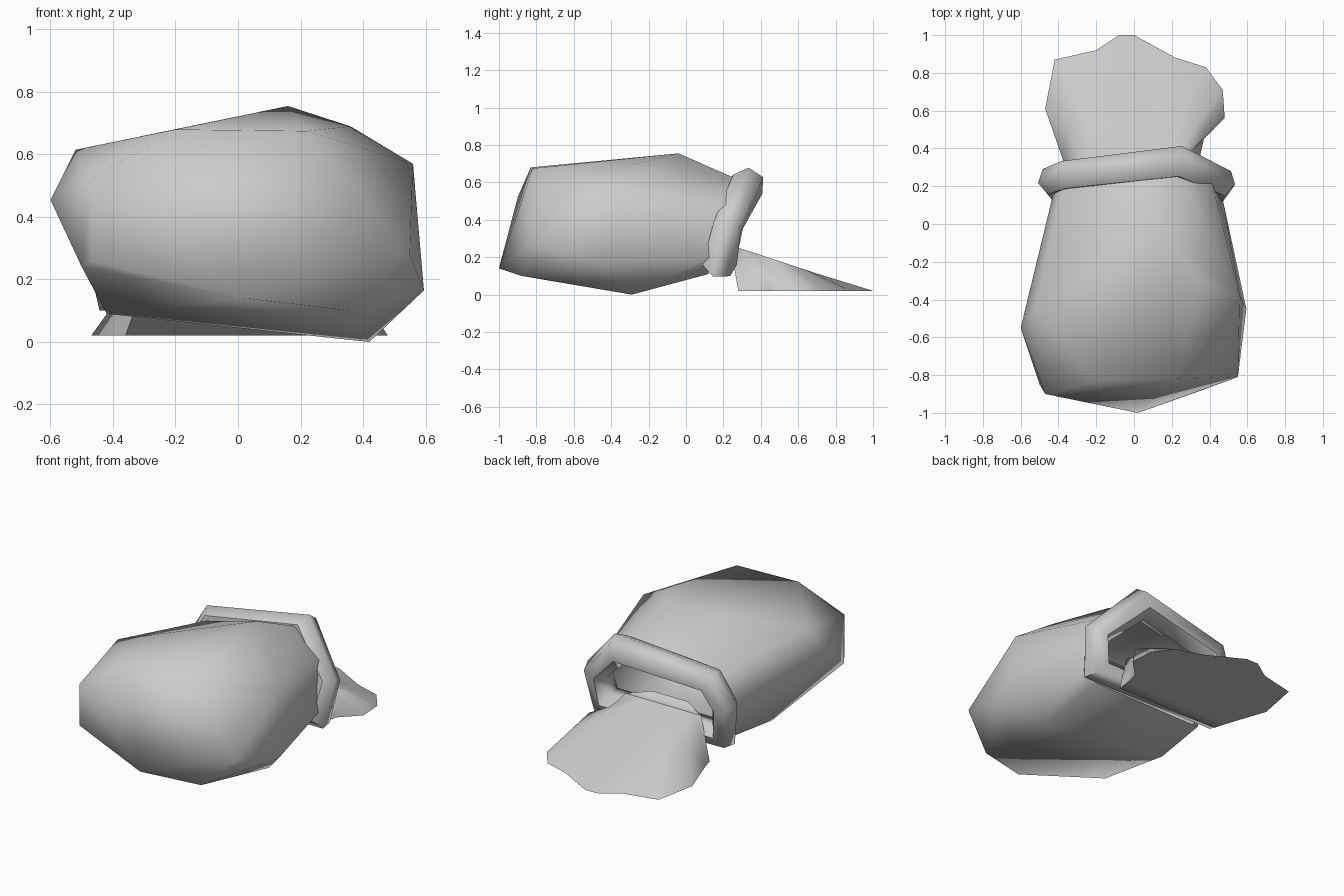
import bpy
import bmesh
from math import radians

cube = bpy.data.objects.get("Cube")
if cube:
    bpy.data.objects.remove(cube, do_unlink=True)

# One plain grey for everything
grey = bpy.data.materials.new("plain_grey")
grey.use_nodes = True
COLOUR = (0.6, 0.6, 0.6, 1.0)
grey.diffuse_color = COLOUR
grey.node_tree.nodes["Principled BSDF"].inputs["Base Color"].default_value = COLOUR


def finish(obj, angle):
    """Give the object its material and smooth all but its sharp edges."""
    obj.data.materials.append(grey)
    bpy.ops.object.select_all(action="DESELECT")
    obj.select_set(True)
    bpy.context.view_layer.objects.active = obj
    if obj.type == "CURVE":
        bpy.ops.object.convert(target="MESH")
    bpy.ops.object.shade_smooth_by_angle(angle=radians(angle))


def add_mesh(name, bm, angle):
    """Turn a finished bmesh into a shaded object."""
    mesh = bpy.data.meshes.new(name)
    bm.to_mesh(mesh)
    bm.free()
    obj = bpy.data.objects.new(name, mesh)
    bpy.context.collection.objects.link(obj)
    finish(obj, angle)


# Sack lying on its side: a taut skin over bottom, belly and open mouth
base = [(-.5, -.85, .24), (-.47, -.9, .26), (-.47, -.9, .52), (-.2, -.83, .68),
        (.22, -.82, .675), (.55, -.81, .28), (.36, -.88, .1), (.02, -1, .14)]
belly = [(-.6, -.55, .455), (-.52, -.45, .615), (.16, -.04, .755), (.36, -.3, .69),
         (.56, -.38, .57), (.595, -.45, .165), (.42, -.29, 0), (-.42, -.25, .09)]
mouth = [(-.43, .15, .36), (-.37, .21, .52), (0, .26, .59), (.22, .29, .61),
         (.41, .23, .48), (.47, .13, .2), (.38, .12, .11), (-.38, .11, .11)]
bm = bmesh.new()
for point in base + belly:
    bm.verts.new(point)
mouth_verts = [bm.verts.new(point) for point in mouth]
hull = bmesh.ops.convex_hull(bm, input=bm.verts[:])
bmesh.ops.recalc_face_normals(bm, faces=bm.faces[:])
opening = [f for f in bm.faces if all(v in mouth_verts for v in f.verts)]
bmesh.ops.delete(bm, geom=opening, context="FACES")
loose = [v for v in bm.verts if not v.link_faces]
bmesh.ops.delete(bm, geom=loose, context="VERTS")
add_mesh("sack_body", bm, 80)

# Rolled edge around the mouth, with a fatter roll at the bottom
path = [(-.39, .18, .16, 1), (-.43, .23, .37, .95), (-.35, .26, .52, 1),
        (.23, .33, .59, 1.1), (.46, .22, .36, .95), (.43, .18, .16, 1.1)]
curve = bpy.data.curves.new("rolled_rim", "CURVE")
curve.dimensions = "3D"
curve.bevel_depth = 0.085
curve.bevel_resolution = 1
spline = curve.splines.new("POLY")
spline.points.add(len(path) - 1)
for target, (x, y, z, thickness) in zip(spline.points, path):
    target.co = (x, y, z, 1)
    target.radius = thickness
spline.use_cyclic_u = True
rim = bpy.data.objects.new("rolled_rim", curve)
bpy.context.collection.objects.link(rim)
finish(rim, 62)

# Spilled heap: a ragged flat outline rising in a slope into the mouth
outline = [(-.36, .28), (-.38, .35), (-.47, .61), (-.42, .87), (-.2, .92), (-.08, 1),
           (0, 1), (.22, .88), (.38, .83), (.47, .71), (.48, .56), (.37, .45),
           (.35, .36), (.34, .28)]
ROOT = .1


def heap_ring(bm, scale):
    """Shrink the outline toward the mouth and lift it onto the slope."""
    ring = []
    for x, y in outline:
        y = ROOT + (y - ROOT) * scale
        height = .02 if scale == 1 else .02 + (.98 - y) * .33
        ring.append(bm.verts.new((x * scale, y, height)))
    return ring


bm = bmesh.new()
loops = [heap_ring(bm, s) for s in (1, .75, .35)]
for lower, upper in zip(loops, loops[1:]):
    for i in range(len(outline)):
        j = (i + 1) % len(outline)
        bm.faces.new((lower[i], lower[j], upper[j], upper[i]))
bm.faces.new(loops[0])
bm.faces.new(loops[-1])
bmesh.ops.recalc_face_normals(bm, faces=bm.faces[:])
add_mesh("spilled_heap", bm, 80)
